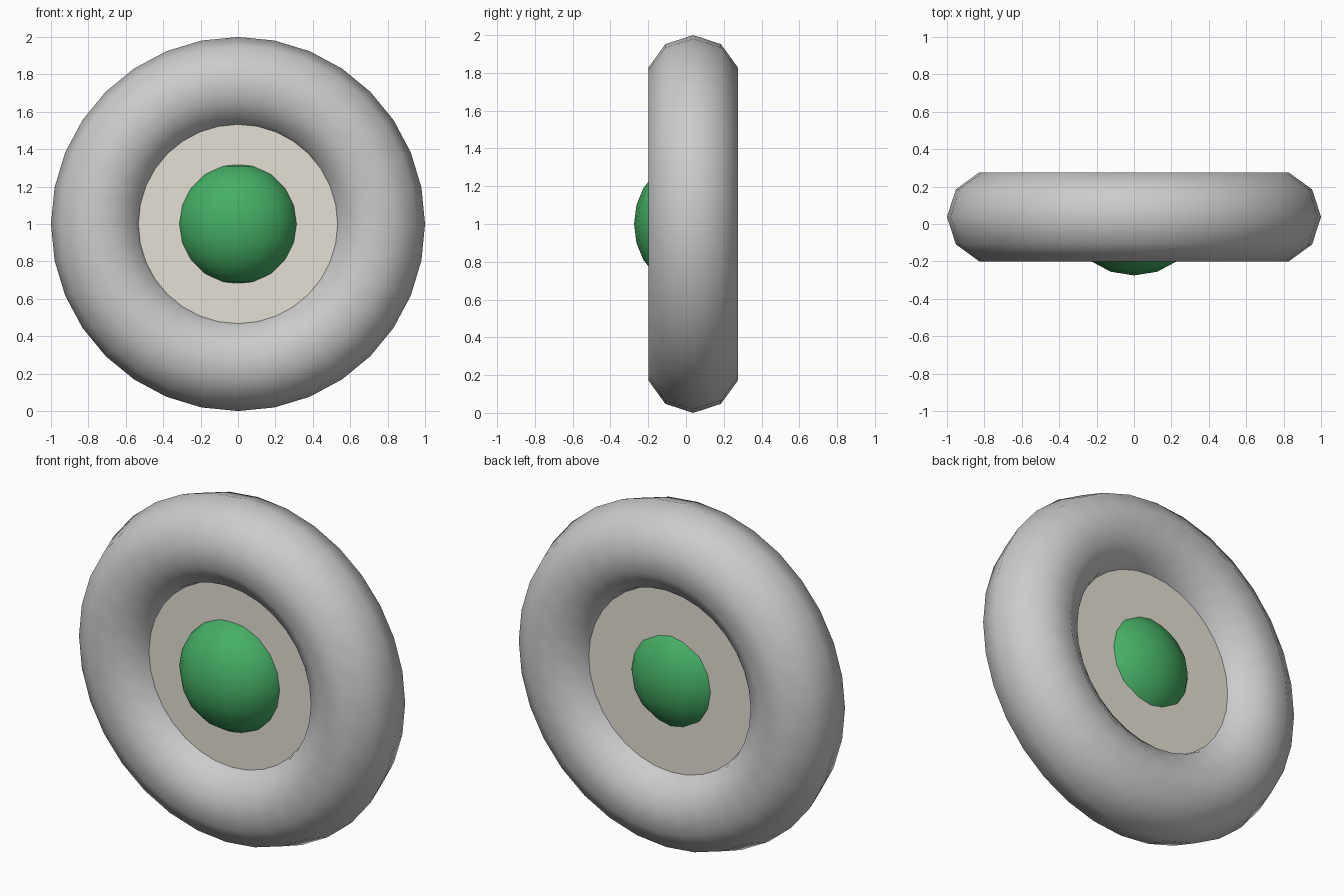
import bpy, math

if "Cube" in bpy.data.objects:
    bpy.data.objects.remove(bpy.data.objects["Cube"])

RING_Y = 0.038          # centre plane of the ring and disc
FACE_FRONT = (math.pi / 2, 0, 0)


def finish(name, angle, color=None):
    """Name the new part, apply its transform, shade it and colour it."""
    ob = bpy.context.object
    ob.name = name
    bpy.ops.object.transform_apply(location=False, rotation=True, scale=True)
    bpy.ops.object.shade_smooth_by_angle(angle=math.radians(angle))
    if color:
        mat = bpy.data.materials.new(name + "_colour")
        mat.diffuse_color = (*color, 1)
        mat.use_nodes = True
        mat.node_tree.nodes["Principled BSDF"].inputs["Base Color"].default_value = mat.diffuse_color
        ob.data.materials.append(mat)
    return ob


# Outer ring: ten-sided tube, standing upright
bpy.ops.mesh.primitive_torus_add(
    major_radius=0.75, minor_radius=0.25, major_segments=32, minor_segments=10,
    location=(0, RING_Y, 1), rotation=FACE_FRONT)
finish("outer_ring", 60)

# Disc filling the hole of the ring
bpy.ops.mesh.primitive_cylinder_add(
    vertices=32, radius=0.56, depth=0.2,
    location=(0, RING_Y, 1), rotation=FACE_FRONT)
finish("centre_disc", 30, (0.78, 0.74, 0.66))

# Flattened dome bulging through both faces of the disc
bpy.ops.mesh.primitive_uv_sphere_add(
    segments=16, ring_count=10, radius=1, location=(0, -0.015, 1))
bpy.context.object.scale = (0.325, 0.26, 0.325)
finish("centre_dome", 60, (0.06, 0.43, 0.13))
